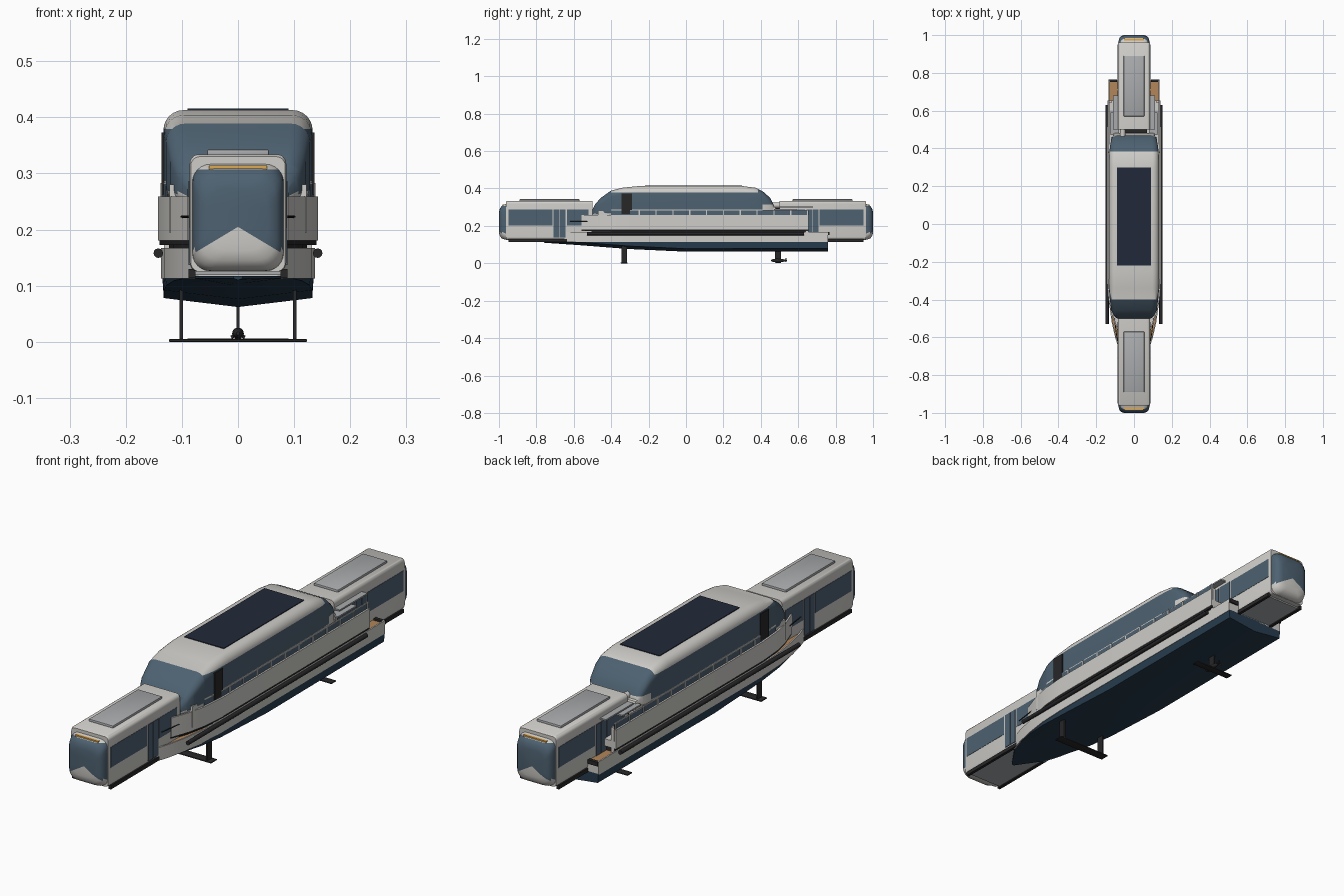
import bpy, bmesh, math
from mathutils import Matrix, Vector

if "Cube" in bpy.data.objects:
    bpy.data.objects.remove(bpy.data.objects["Cube"])


def mat(name, c):
    m = bpy.data.materials.new(name)
    m.diffuse_color = (*c, 1)
    m.use_nodes = True
    m.node_tree.nodes["Principled BSDF"].inputs["Base Color"].default_value = m.diffuse_color
    return m


WHITE = mat("off_white", (0.62, 0.61, 0.58))
GLASS = mat("tinted_glass", (0.075, 0.12, 0.165))
NAVY = mat("navy", (0.02, 0.045, 0.075))
BLACK = mat("black", (0.02, 0.02, 0.022))
TEAK = mat("teak", (0.45, 0.24, 0.1))
PANEL = mat("solar", (0.015, 0.022, 0.04))
GREY = mat("roof_grey", (0.4, 0.41, 0.42))
AMBER = mat("amber", (0.75, 0.4, 0.08))


def finish(name, bm, *mats):
    bmesh.ops.recalc_face_normals(bm, faces=bm.faces)
    me = bpy.data.meshes.new(name)
    bm.to_mesh(me)
    bm.free()
    for m in mats:
        me.materials.append(m)
    ob = bpy.data.objects.new(name, me)
    bpy.context.collection.objects.link(ob)
    return ob


def boxes(name, spans, m, mirror=False, bevel=0):
    """Boxes given as (x0, x1, y0, y1, z0, z1)."""
    bm = bmesh.new()
    for x0, x1, y0, y1, z0, z1 in spans:
        for s in ((1, -1) if mirror else (1,)):
            c = Vector((s * (x0 + x1) / 2, (y0 + y1) / 2, (z0 + z1) / 2))
            bmesh.ops.create_cube(bm, size=1, matrix=Matrix.Translation(c) @ Matrix.Diagonal((x1 - x0, y1 - y0, z1 - z0, 1)))
    if bevel:
        bmesh.ops.bevel(bm, geom=bm.edges[:], offset=bevel, segments=2, affect='EDGES', profile=0.5)
    return finish(name, bm, m)


def rods(name, ends, r, m, mirror=False, n=12):
    bm = bmesh.new()
    for a, b in ends:
        for s in ((1, -1) if mirror else (1,)):
            p, q = Vector((s * a[0], *a[1:])), Vector((s * b[0], *b[1:]))
            d = q - p
            M = Matrix.Translation((p + q) / 2) @ d.to_track_quat('Z', 'Y').to_matrix().to_4x4()
            bmesh.ops.create_cone(bm, cap_ends=True, segments=n, radius1=r, radius2=r, depth=d.length, matrix=M)
    return finish(name, bm, m)


def loft(rings):
    bm = bmesh.new()
    vs = [[bm.verts.new(p) for p in r] for r in rings]
    n = len(vs[0])
    for a, b in zip(vs, vs[1:]):
        for i in range(n):
            bm.faces.new((a[i], a[(i + 1) % n], b[(i + 1) % n], b[i]))
    bm.faces.new(vs[0])
    bm.faces.new(vs[-1][::-1])
    return bm


def rrect(y, hw, z0, z1, r, n=6):
    pts = []
    for cx, cz, a0 in ((hw - r, z1 - r, 0), (r - hw, z1 - r, 90), (r - hw, z0 + r, 180), (hw - r, z0 + r, 270)):
        for i in range(n + 1):
            a = math.radians(a0 + 90 * i / n)
            pts.append((cx + r * math.cos(a), y, cz + r * math.sin(a)))
    return pts


def cut(bm, co, no):
    bmesh.ops.bisect_plane(bm, geom=bm.verts[:] + bm.edges[:] + bm.faces[:], plane_co=co, plane_no=no)


def prism(name, path, z0, z1, m):
    """Full-width slab from (y, half width) points."""
    out = [(w, y) for y, w in path] + [(-w, y) for y, w in reversed(path)]
    return finish(name, loft([[(x, y, z) for x, y in out] for z in (z0, z1)]), m)


def wall(name, path, z0, z1, t, m):
    """Thin upright wall following a path on both sides."""
    bm = bmesh.new()
    for s in (1, -1):
        b = loft([[(s * w, y, z0), (s * w, y, z1), (s * (w - t), y, z1), (s * (w - t), y, z0)] for y, w in path])
        me = bpy.data.meshes.new("tmp")
        b.to_mesh(me)
        b.free()
        bm.from_mesh(me)
        bpy.data.meshes.remove(me)
    return finish(name, bm, m)


# Hull: navy planing bottom with white topsides and teak side deck
LOW = [(0.76, 0.135), (-0.3, 0.137), (-0.42, 0.132), (-0.52, 0.118), (-0.6, 0.1), (-0.66, 0.08)]
rings = []
for y, w, k in ((0.76, 0.134, 0.069), (0.0, 0.135, 0.067), (-0.3, 0.135, 0.081), (-0.42, 0.13, 0.09),
                (-0.52, 0.116, 0.098), (-0.6, 0.098, 0.104), (-0.66, 0.078, 0.108), (-0.76, 0.008, 0.115)):
    c = min(k + 0.016, 0.118)
    rings.append([(w, y, 0.122), (w * 0.98, y, c), (0, y, k), (-w * 0.98, y, c), (-w, y, 0.122)])
finish("hull_bottom", loft(rings), NAVY)
prism("hull_core", LOW, 0.118, 0.158, WHITE)
prism("teak_side_deck", [(y + (0.003 if y < 0 else -0.003), w - 0.003) for y, w in LOW], 0.157, 0.164, TEAK)
wall("hull_bulwark", LOW, 0.12, 0.172, 0.006, WHITE)
boxes("stern_sill", [(0.09, 0.135, 0.752, 0.766, 0.155, 0.172)], BLACK, True)

# Upper deck and its tall bulwark
UP = [(0.655, 0.141), (0.2, 0.143), (-0.3, 0.143), (-0.4, 0.135), (-0.48, 0.118), (-0.56, 0.09)]
prism("recessed_lower_cabin", [(y * 0.98, w - 0.02) for y, w in UP], 0.16, 0.2, BLACK)
prism("upper_deck", [(y, w - 0.004) for y, w in UP], 0.186, 0.215, WHITE)
wall("upper_bulwark", UP, 0.186, 0.264, 0.007, WHITE)
wall("bulwark_shadow_line", [(y, w - 0.003) for y, w in UP], 0.178, 0.187, 0.006, BLACK)
rods("rub_rail", [((0.142, -0.53, 0.163), (0.142, 0.63, 0.163))], 0.0085, BLACK, True)
rail = [(y, w - 0.007) for y, w in UP[:4]]
wall("glass_railing", rail, 0.262, 0.286, 0.002, GLASS)
wall("railing_cap", rail, 0.285, 0.289, 0.004, WHITE)
boxes("railing_posts", [(0.132, 0.138, y / 100 - 0.003, y / 100 + 0.003, 0.255, 0.288) for y in range(-25, 66, 9)], WHITE, True)
rods("bow_handrails", [((0.088, -0.62, 0.228), (0.104, -0.5, 0.228))], 0.002, BLACK, True, 8)

# Main saloon cabin, glass split from painted roof
boxes("saloon_base", [(-0.122, 0.122, -0.47, 0.46, 0.2, 0.285)], WHITE)
bm = loft([rrect(*a) for a in (
    (-0.5, 0.09, 0.25, 0.292, 0.015), (-0.485, 0.108, 0.25, 0.322, 0.024), (-0.455, 0.12, 0.25, 0.355, 0.03),
    (-0.40, 0.128, 0.25, 0.394, 0.034), (-0.34, 0.132, 0.25, 0.409, 0.036), (-0.25, 0.133, 0.25, 0.418, 0.036),
    (0.3, 0.133, 0.25, 0.418, 0.036), (0.37, 0.131, 0.25, 0.409, 0.034), (0.41, 0.127, 0.25, 0.39, 0.032),
    (0.45, 0.12, 0.25, 0.355, 0.03), (0.47, 0.108, 0.25, 0.315, 0.02))])
for z in (0.292, 0.32, 0.384):
    cut(bm, (0, 0, z), (0, 0, 1))
for y in (-0.40, 0.385):
    cut(bm, (0, y, 0), (0, 1, 0))
for f in bm.faces:
    c = f.calc_center_median()
    ends = c.y < -0.40 and c.z > 0.27 or c.y > 0.385 and c.z > 0.32
    f.material_index = int(ends or (0.292 < c.z < 0.384 and c.y < 0.41))
finish("saloon_cabin", bm, WHITE, GLASS)
boxes("side_pillars", [(0.128, 0.136, -0.345, -0.29, 0.268, 0.378)], BLACK, True)
boxes("solar_roof_panel", [(-0.09, 0.09, -0.22, 0.3, 0.415, 0.421)], PANEL)

# Aft deck fittings
boxes("aft_cabin_ledge", [(-0.11, 0.11, 0.44, 0.482, 0.26, 0.308)], WHITE, False, 0.01)
boxes("aft_gangway", [(-0.07, 0.07, 0.47, 0.52, 0.2, 0.3)], BLACK)
rods("aft_vent_tube", [((-0.06, 0.455, 0.315), (-0.06, 0.515, 0.315))], 0.014, WHITE)
boxes("side_wing_plates", [(0.08, 0.112, 0.5, 0.68, 0.303, 0.309), (0.08, 0.125, 0.47, 0.59, 0.29, 0.296)], GREY, True)
boxes("aft_deck_pads", [(0.09, 0.128, 0.48, 0.6, 0.214, 0.222)], GREY, True)
boxes("aft_posts", [(0.118, 0.132, 0.64, 0.655, 0.16, 0.27)], WHITE, True)

# Rail coaches at both ends
for s, tag in ((1, "front"), (-1, "rear")):
    def flip(*spans):
        return [(a, b, *sorted((s * c, s * d)), e, f) for a, b, c, d, e, f in spans]
    finish(tag + "_coach_body", loft([rrect(s * y, w, 0.13, z, 0.016)
           for y, w, z in ((-0.962, 0.084, 0.335), (-0.955, 0.086, 0.339), (-0.5, 0.086, 0.339))]), WHITE)
    boxes(tag + "_coach_windows", flip((0.08, 0.0872, -0.95, -0.715, 0.208, 0.292), (0.08, 0.0872, -0.637, -0.52, 0.208, 0.292)), GLASS, True)
    boxes(tag + "_coach_doors", flip((0.08, 0.0885, -0.708, -0.677, 0.142, 0.292), (0.08, 0.0885, -0.674, -0.643, 0.142, 0.292)), GLASS, True)
    boxes(tag + "_coach_skirts", flip((0.076, 0.088, -0.95, -0.58, 0.119, 0.135)), BLACK, True)
    boxes(tag + "_coach_floor", flip((-0.076, 0.076, -0.94, -0.55, 0.124, 0.135)), GREY)
    boxes(tag + "_roof_unit", flip((-0.055, 0.055, -0.89, -0.57, 0.335, 0.348)), GREY, False, 0.003)
    # Rounded cab nose with a pointed white chin
    bm = loft([rrect(s * y, w, a, b, r) for y, w, a, b, r in (
        (-0.95, 0.082, 0.13, 0.324, 0.03), (-0.97, 0.081, 0.132, 0.32, 0.034), (-0.985, 0.077, 0.138, 0.312, 0.036),
        (-0.995, 0.068, 0.15, 0.298, 0.036), (-1.0, 0.052, 0.168, 0.278, 0.034))])
    for d in (1, -1):
        cut(bm, (0, 0, 0.21), (0.6 * d, 0, 1))
    cut(bm, (0, 0, 0.312), (0, 0, 1))
    for f in bm.faces:
        c = f.calc_center_median()
        f.material_index = int(c.z > 0.21 - 0.6 * abs(c.x) and c.z < 0.312)
        if c.z < 0.168:
            f.material_index = 0
    finish(tag + "_cab_nose", bm, WHITE, GLASS)
    boxes(tag + "_light_strip", flip((-0.052, 0.052, -0.982, -0.962, 0.312, 0.319)), AMBER)
    boxes(tag + "_headlights", flip((0.052, 0.066, -0.993, -0.975, 0.169, 0.175)), AMBER, True)

# Front hydrofoil on two struts
boxes("front_foil_struts", [(0.098, 0.104, -0.346, -0.316, 0.007, 0.1)], BLACK, True)
boxes("front_foil_wing", [(-0.123, 0.123, -0.35, -0.312, 0.005, 0.01)], BLACK, False, 0.0015)

# Rear hydrofoil with drive pod and propeller
boxes("rear_foil_strut", [(-0.003, 0.003, 0.475, 0.508, 0.01, 0.08)], BLACK)
boxes("rear_foil_wing", [(-0.09, 0.09, 0.478, 0.508, 0.006, 0.011)], BLACK, False, 0.0015)
finish("drive_pod", loft([[(r * math.cos(t * math.pi / 6), y, 0.02 + r * math.sin(t * math.pi / 6)) for t in range(12)]
       for y, r in ((0.455, 0.003), (0.465, 0.008), (0.485, 0.0105), (0.51, 0.009), (0.54, 0.003))]), BLACK)
bm = bmesh.new()
for i in range(3):
    M = (Matrix.Translation((0, 0.535, 0.02)) @ Matrix.Rotation(i * math.tau / 3, 4, 'Y')
         @ Matrix.Translation((0, 0, 0.007)) @ Matrix.Rotation(0.5, 4, 'Z') @ Matrix.Diagonal((0.006, 0.002, 0.014, 1)))
    bmesh.ops.create_cube(bm, size=1, matrix=M)
finish("propeller", bm, BLACK)

# Ground the model at z = 0 and smooth the curved parts
for ob in bpy.data.objects:
    ob.location.z -= 0.005
    ob.select_set(True)
    bpy.context.view_layer.objects.active = ob
bpy.ops.object.shade_smooth_by_angle(angle=math.radians(32))
